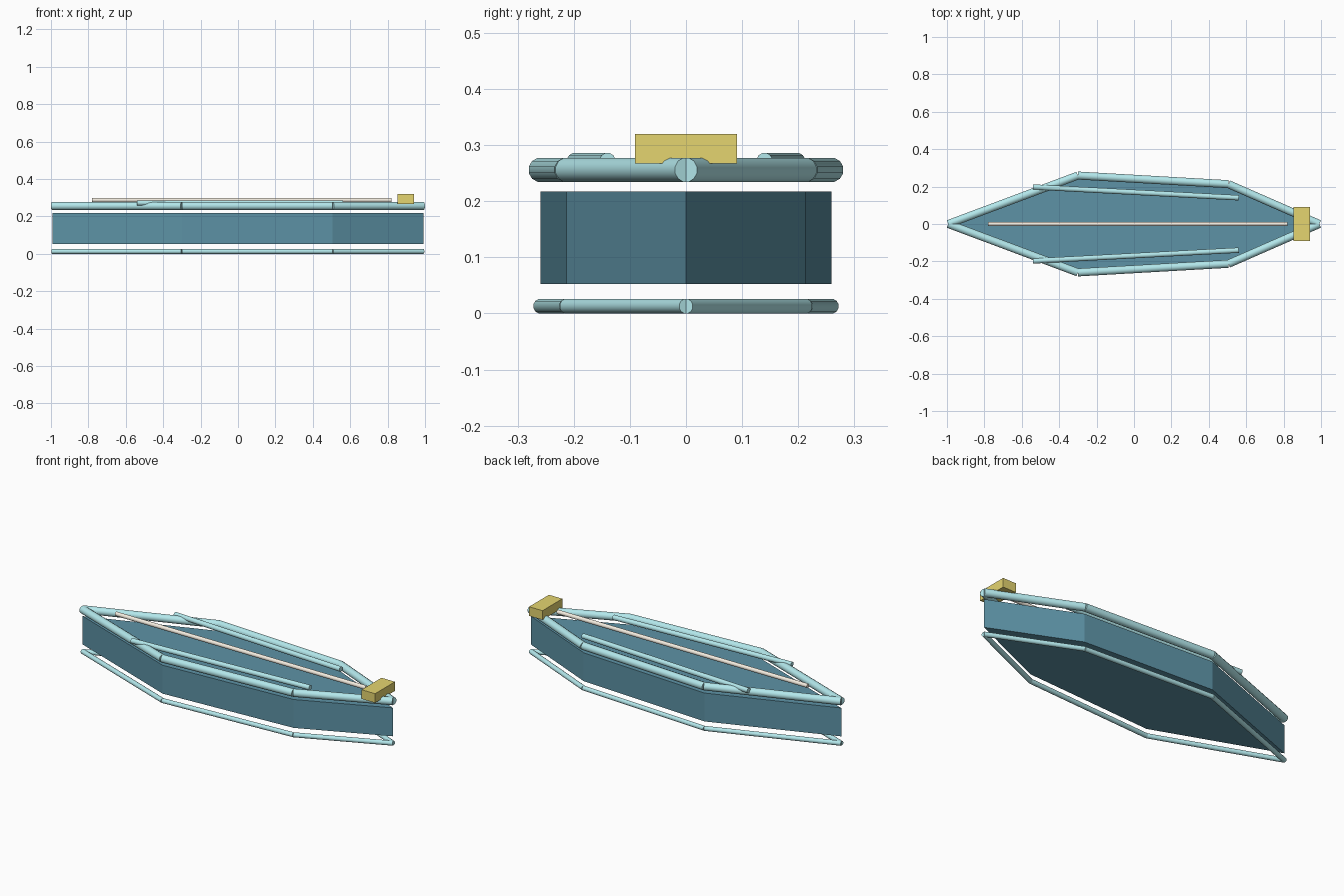
import bpy, bmesh, math
from mathutils import Vector

if "Cube" in bpy.data.objects:
    bpy.data.objects.remove(bpy.data.objects["Cube"])


def material(name, rgb):
    m = bpy.data.materials.new(name)
    m.diffuse_color = (*rgb, 1)
    m.use_nodes = True
    m.node_tree.nodes["Principled BSDF"].inputs["Base Color"].default_value = m.diffuse_color
    return m


BLUE = material("hull_blue", (0.11, 0.29, 0.38))
AQUA = material("rail_aqua", (0.45, 0.80, 0.83))
CREAM = material("cream", (0.90, 0.84, 0.74))
YELLOW = material("yellow", (0.78, 0.66, 0.16))


def finish(name, bm, mat):
    bmesh.ops.recalc_face_normals(bm, faces=bm.faces)
    me = bpy.data.meshes.new(name)
    bm.to_mesh(me)
    bm.free()
    me.materials.append(mat)
    ob = bpy.data.objects.new(name, me)
    bpy.context.collection.objects.link(ob)
    return ob


def tubes(name, segments, radius, mat, sides=12):
    """One straight capped tube per segment."""
    bm = bmesh.new()
    for a, b in segments:
        a, b = Vector(a), Vector(b)
        d = (b - a).normalized()
        across = Vector((0, 0, 1)).cross(d)
        rings = []
        for p in (a, b):
            ring = []
            for i in range(sides):
                t = math.tau * (i + 0.5) / sides
                ring.append(bm.verts.new(p + radius * (across * math.cos(t) + Vector((0, 0, 1)) * math.sin(t))))
            rings.append(ring)
        lo, hi = rings
        for i in range(sides):
            j = (i + 1) % sides
            bm.faces.new((lo[i], lo[j], hi[j], hi[i])).smooth = True
        bm.faces.new(lo)
        bm.faces.new(hi)
        for e in bm.edges:
            if any(len(f.verts) > 4 for f in e.link_faces):
                e.smooth = False
    return finish(name, bm, mat)


# Plan outline shared by hull and rails
OUTLINE = [(-0.993, 0), (-0.3, -0.259), (0.505, -0.213), (0.991, 0), (0.505, 0.213), (-0.3, 0.259)]

# Hull: extruded outline
bm = bmesh.new()
base = bm.faces.new([bm.verts.new((x, y, 0.053)) for x, y in OUTLINE])
ext = bmesh.ops.extrude_face_region(bm, geom=[base], use_keep_orig=True)
bmesh.ops.translate(bm, vec=(0, 0, 0.164), verts=[v for v in ext["geom"] if isinstance(v, bmesh.types.BMVert)])
finish("hull", bm, BLUE)

# Upper gunwale and lower keel rail follow the outline
for name, z, r in (("upper_rail", 0.256, 0.022), ("lower_rail", 0.013, 0.0134)):
    pts = [(x, y, z) for x, y in OUTLINE]
    tubes(name, list(zip(pts, pts[1:] + pts[:1])), r, AQUA)

# Inner deck rails, mirrored across the centre line
for side, s in (("front", -1), ("back", 1)):
    tubes(side + "_deck_rail", [((-0.54, s * 0.198, 0.272), (0.56, s * 0.14, 0.272))], 0.0145, AQUA)

# Centre line rod
tubes("centre_rod", [((-0.78, 0, 0.288), (0.82, 0, 0.288))], 0.012, CREAM)

# Bow block
bm = bmesh.new()
bmesh.ops.create_cube(bm, size=1)
bmesh.ops.scale(bm, vec=(0.086, 0.181, 0.053), verts=bm.verts)
bmesh.ops.translate(bm, vec=(0.897, 0, 0.2935), verts=bm.verts)
finish("bow_block", bm, YELLOW)
